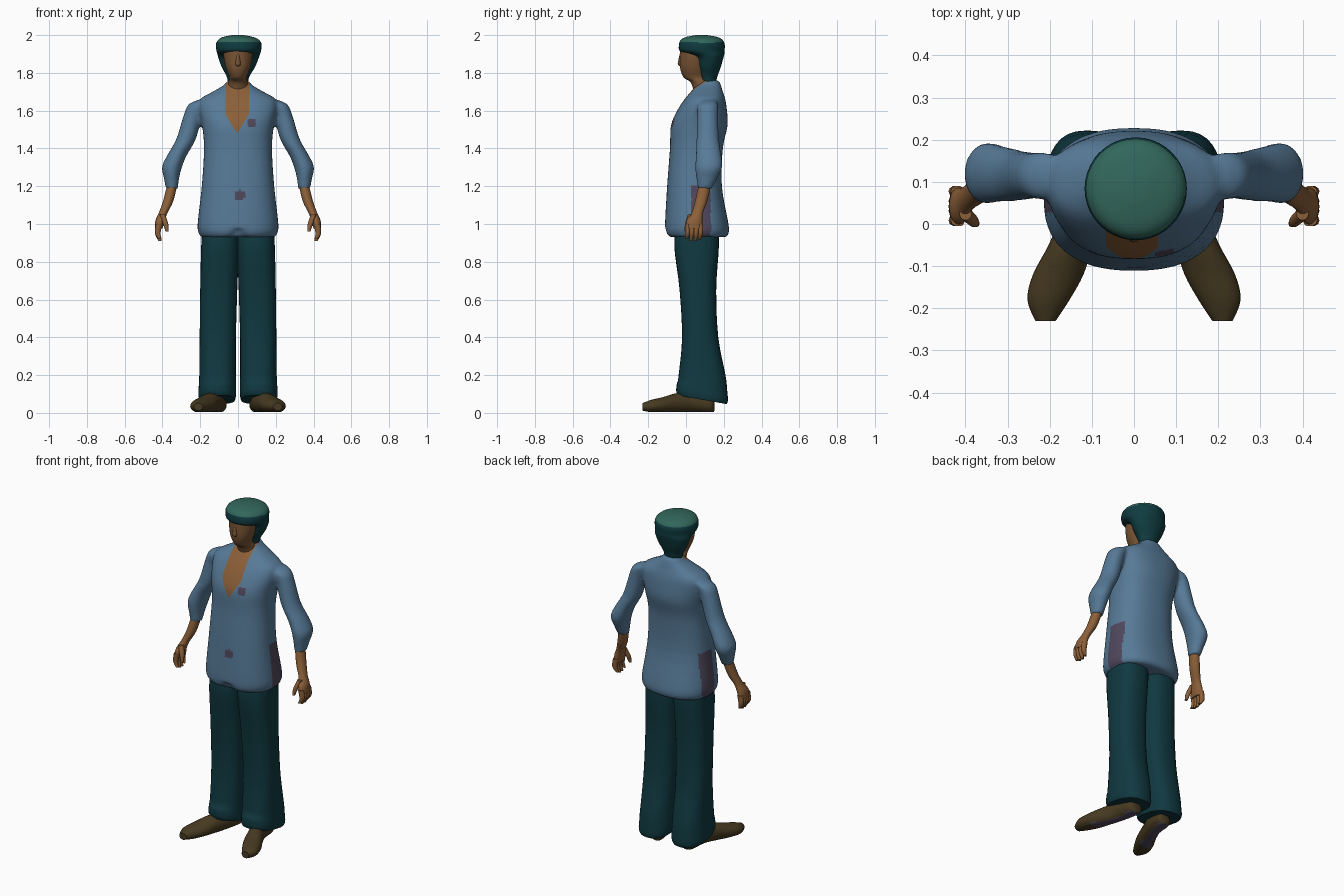
import bpy, bmesh, math
from mathutils import Vector

cube = bpy.data.objects.get("Cube")
if cube:
    bpy.data.objects.remove(cube, do_unlink=True)


def material(name, r, g, b):
    mat = bpy.data.materials.new(name)
    mat.use_nodes = True
    mat.diffuse_color = (r, g, b, 1)
    mat.node_tree.nodes["Principled BSDF"].inputs["Base Color"].default_value = (r, g, b, 1)
    return mat


JACKET = material("denim blue", .095, .195, .31)
TROUSERS = material("dark teal", .005, .04, .051)
HAIR = material("deep hair teal", .005, .045, .052)
HAIR_TOP = material("light hair green", .032, .135, .105)
SKIN = material("tan skin", .26, .115, .04)
FACE = material("shaded skin", .19, .09, .035)
SHOE = material("brown leather", .062, .042, .015)
MAUVE = material("grey mauve", .08, .065, .11)


def smooth_path(rings, steps):
    """Catmull-Rom interpolation of ring tuples."""
    pts = [rings[0], *rings, rings[-1]]
    out = []
    for a, b, c, d in zip(pts, pts[1:], pts[2:], pts[3:]):
        for k in range(steps):
            t = k / steps
            out.append([q + t / 2 * (r - p + t * (2 * p - 5 * q + 4 * r - s + t * (3 * (q - r) + s - p)))
                        for p, q, r, s in zip(a, b, c, d)])
    return out + [list(rings[-1])]


def loft(name, rings, mat, side=1, axis="z", sides=32, steps=4, power=2.0):
    """Skin rings of (x, y, z, radius x, radius across) into a capped tube."""
    bm = bmesh.new()
    loops = []
    for x, y, z, ra, rb in smooth_path(rings, steps):
        loop = []
        for k in range(sides):
            c, s = math.cos(math.tau * k / sides), math.sin(math.tau * k / sides)
            u = ra * math.copysign(abs(c) ** (2 / power), c)
            v = rb * math.copysign(abs(s) ** (2 / power), s)
            pos = (x + u, y + v, z) if axis == "z" else (x + u, y, max(z + v, .005))
            loop.append(bm.verts.new((side * pos[0], pos[1], pos[2])))
        loops.append(loop)
    for low, high in zip(loops, loops[1:]):
        for k in range(sides):
            n = (k + 1) % sides
            bm.faces.new((low[k], low[n], high[n], high[k]))
    bm.faces.new(loops[0])
    bm.faces.new(loops[-1])
    bmesh.ops.recalc_face_normals(bm, faces=bm.faces)
    mesh = bpy.data.meshes.new(name)
    bm.to_mesh(mesh)
    bm.free()
    obj = bpy.data.objects.new(name, mesh)
    bpy.context.collection.objects.link(obj)
    mesh.materials.append(mat)
    select(obj)
    bpy.ops.object.shade_smooth_by_angle(angle=math.radians(50))
    return obj


def select(*objs):
    bpy.ops.object.select_all(action="DESELECT")
    for obj in objs:
        obj.select_set(True)
    bpy.context.view_layer.objects.active = objs[0]


def paint(obj, mats, rule):
    """Give each face the material index the rule returns."""
    obj.data.materials.clear()
    for mat in mats:
        obj.data.materials.append(mat)
    for face in obj.data.polygons:
        face.material_index = rule(face.center, face.normal)


# Jacket body
jacket = loft("jacket", [
    (0, .06, .93, .195, .15), (0, .06, .95, .208, .166), (0, .057, 1, .214, .168),
    (0, .045, 1.2, .192, .145), (0, .055, 1.4, .18, .14), (0, .07, 1.52, .19, .15),
    (0, .085, 1.6, .205, .132), (0, .1, 1.66, .2, .108), (0, .11, 1.7, .135, .085),
    (0, .12, 1.735, .075, .065), (0, .125, 1.76, .055, .05)], JACKET, sides=48, power=2.4)

# Notch at the front of the hem
for v in jacket.data.vertices:
    if v.co.z < .97 and v.co.y < 0 and abs(v.co.x) < .05:
        v.co.z += (.05 - abs(v.co.x)) * .8

# Puffed sleeves, blended into the body
sleeves = [loft("sleeve", [
    (.17, .12, 1.655, .05, .04), (.215, .115, 1.63, .05, .055), (.24, .115, 1.57, .05, .055),
    (.275, .115, 1.45, .052, .06), (.325, .12, 1.36, .052, .068), (.35, .12, 1.3, .053, .072),
    (.352, .11, 1.24, .04, .055), (.35, .1, 1.185, .032, .037)], JACKET, s) for s in (1, -1)]
select(jacket, *sleeves)
bpy.ops.object.join()
remesh = jacket.modifiers.new("blend", "REMESH")
remesh.mode = "VOXEL"
remesh.voxel_size = .011
soften = jacket.modifiers.new("soften", "SMOOTH")
soften.iterations = 5
for modifier in ("blend", "soften"):
    bpy.ops.object.modifier_apply(modifier=modifier)

# Open neckline cut cleanly along its edges
MID, HALF, DEEP, SLOPE = -.005, .062, 1.48, .62
bm = bmesh.new()
bm.from_mesh(jacket.data)
for co, no in (((MID, 0, DEEP), (1, 0, -SLOPE)), ((MID, 0, DEEP), (1, 0, SLOPE)),
               ((MID + HALF, 0, 0), (1, 0, 0)), ((MID - HALF, 0, 0), (1, 0, 0))):
    bmesh.ops.bisect_plane(bm, geom=bm.verts[:] + bm.edges[:] + bm.faces[:],
                           plane_co=co, plane_no=Vector(no).normalized())
bm.to_mesh(jacket.data)
bm.free()


def jacket_rule(c, n):
    if c.y < .11 and c.z > DEEP and abs(c.x - MID) < min(HALF, (c.z - DEEP) * SLOPE):
        return 1
    button = c.y < 0 and math.hypot(c.x - .01, c.z - 1.15) < .028
    lapel = c.y < .05 and math.hypot(c.x - .07, c.z - 1.535) < .026
    flank = .17 < abs(c.x) < .23 and c.z < 1.2 and abs(c.y - .08) < .05 and abs(n.x) > .5
    return 2 if button or lapel or flank else 0


paint(jacket, (JACKET, SKIN, MAUVE), jacket_rule)
select(jacket)
bpy.ops.object.shade_smooth_by_angle(angle=math.radians(60))

# Head, nose and hair
loft("head", [
    (0, .1, 1.69, .058, .055), (0, .08, 1.75, .05, .055), (0, .05, 1.775, .045, .062),
    (0, .042, 1.82, .062, .072), (0, .045, 1.87, .074, .077), (0, .05, 1.94, .08, .08)], FACE)
loft("nose", [(0, -.022, 1.835, .012, .01), (0, -.03, 1.848, .014, .014),
              (0, -.025, 1.9, .007, .008)], FACE, sides=12)
hair = loft("hair", [
    (0, .12, 1.73, .05, .035), (0, .12, 1.78, .06, .046), (.002, .122, 1.83, .088, .062),
    (.003, .122, 1.88, .107, .076), (.004, .105, 1.9, .113, .098), (.004, .085, 1.917, .118, .119),
    (.004, .084, 1.95, .121, .121), (.003, .083, 1.975, .108, .11), (0, .083, 1.99, .08, .083),
    (0, .083, 2, .03, .03)], HAIR, sides=40)
paint(hair, (HAIR, HAIR_TOP), lambda c, n: int(n.z > .4 and c.z > 1.94))

for side, label in ((1, "left"), (-1, "right")):
    # Forearm with palm, fingers and thumb
    loft(label + "_forearm", [
        (.348, .1, 1.21, .027, .033), (.37, .08, 1.12, .027, .032), (.396, .06, 1.06, .023, .03),
        (.412, .045, 1.02, .025, .042), (.42, .042, .975, .02, .045)], SKIN, side, sides=20)
    for k in range(4):
        y = .008 + k * .023
        tip = .92 - .012 * math.sin(k)
        loft(label + "_finger", [(.418, y, 1, .017, .014), (.425, y, .95, .015, .013),
                                 (.412, y - .005, tip, .008, .008)], SKIN, side, sides=10)
    loft(label + "_thumb", [(.4, .025, 1.05, .015, .016), (.383, .008, 1, .014, .014),
                            (.375, 0, .96, .008, .008)], SKIN, side, sides=10)

    # Flared trouser leg with a hem that drops at the heel
    leg = loft(label + "_trouser_leg", [
        (.094, .06, .98, .094, .11), (.095, .056, .88, .1, .118), (.102, .063, .65, .098, .097),
        (.107, .075, .4, .096, .096), (.108, .085, .2, .097, .124), (.11, .085, .1, .1, .137),
        (.11, .085, .07, .094, .13)], TROUSERS, side, power=2.5)
    for v in leg.data.vertices:
        if v.co.z < .15:
            v.co.z -= (v.co.y - .085) * .18

    # Shoe turned outward
    shoe = loft(label + "_shoe", [
        (.1, .15, .04, .02, .03), (.105, .13, .04, .045, .04), (.12, .03, .055, .05, .052),
        (.15, -.05, .052, .053, .052), (.18, -.12, .042, .06, .042), (.203, -.18, .036, .05, .034),
        (.21, -.23, .032, .024, .02)], SHOE, side, axis="y", sides=24)
    paint(shoe, (SHOE, MAUVE), lambda c, n: int(n.z < -.8 and c.y > -.12))
